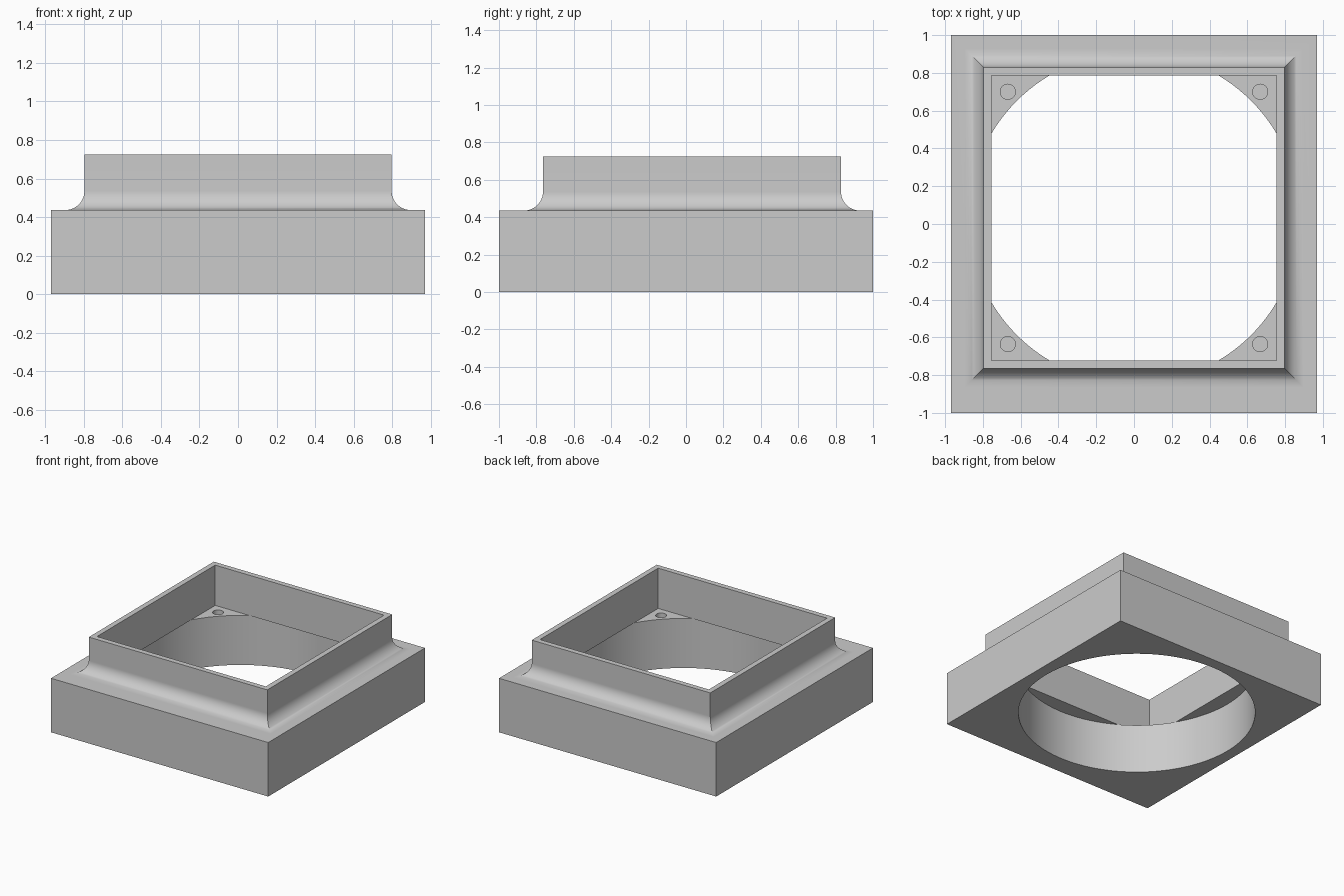
import bpy, bmesh
from math import sin, cos, pi, radians

if "Cube" in bpy.data.objects:
    bpy.data.objects.remove(bpy.data.objects["Cube"])

BASE_X, BASE_Y, BASE_TOP = 0.97, 1.0, 0.436   # half widths and height of the plinth
COLLAR, INNER, TOP = 0.797, 0.754, 0.725      # half widths and top of the collar
SHIFT = 0.032                                 # collar sits slightly towards the back
FILLET, LEDGE = 0.1, 0.4
BORE, SCREW, SCREW_POS = 0.877, 0.04, 0.668

grey = bpy.data.materials.new("plain_grey")
grey.use_nodes = True
colour = (0.6, 0.6, 0.6, 1)
grey.diffuse_color = colour
grey.node_tree.nodes["Principled BSDF"].inputs["Base Color"].default_value = colour


def finish(name, bm):
    bmesh.ops.recalc_face_normals(bm, faces=bm.faces)
    mesh = bpy.data.meshes.new(name)
    bm.to_mesh(mesh)
    bm.free()
    mesh.materials.append(grey)
    obj = bpy.data.objects.new(name, mesh)
    bpy.context.collection.objects.link(obj)
    return obj


def stacked_loft(name, sections):
    """Solid from rectangles given as (half x, half y, centre y, z)."""
    bm = bmesh.new()
    rings = [[bm.verts.new((sx * hx, cy + sy * hy, z))
              for sx, sy in ((-1, -1), (1, -1), (1, 1), (-1, 1))]
             for hx, hy, cy, z in sections]
    for low, high in zip(rings, rings[1:]):
        for i in range(4):
            j = (i + 1) % 4
            bm.faces.new((low[i], low[j], high[j], high[i]))
    bm.faces.new(rings[0][::-1])
    bm.faces.new(rings[-1])
    return finish(name, bm)


def cylinder(name, x, y, radius, z0, z1, sides):
    bm = bmesh.new()
    bmesh.ops.create_cone(bm, cap_ends=True, segments=sides, radius1=radius,
                          radius2=radius, depth=z1 - z0)
    bmesh.ops.translate(bm, verts=bm.verts, vec=(x, y, (z0 + z1) / 2))
    return finish(name, bm)


# Plinth, concave fillet and collar as one solid
sections = [(BASE_X, BASE_Y, 0, 0), (BASE_X, BASE_Y, 0, BASE_TOP)]
steps = 12
for k in range(steps + 1):
    a = k / steps * pi / 2
    half = COLLAR + FILLET * (1 - sin(a))
    sections.append((half, half, SHIFT, BASE_TOP + FILLET * (1 - cos(a))))
sections.append((COLLAR, COLLAR, SHIFT, TOP))
frame = stacked_loft("collared_frame", sections)

# Cutters: square recess, round bore, four blind screw holes
cutters = [
    stacked_loft("recess_cutter", [(INNER, INNER, SHIFT, LEDGE), (INNER, INNER, SHIFT, TOP + 0.1)]),
    cylinder("bore_cutter", 0, SHIFT, BORE, -0.1, LEDGE, 128),
]
for sx in (-1, 1):
    for sy in (-1, 1):
        cutters.append(cylinder("screw_hole_cutter", sx * SCREW_POS, SHIFT + sy * SCREW_POS,
                                SCREW, LEDGE - 0.25, LEDGE + 0.05, 32))

bpy.ops.object.select_all(action='DESELECT')
frame.select_set(True)
bpy.context.view_layer.objects.active = frame
for cutter in cutters:
    mod = frame.modifiers.new("cut", 'BOOLEAN')
    mod.operation = 'DIFFERENCE'
    mod.solver = 'EXACT'
    mod.object = cutter
    bpy.ops.object.modifier_apply(modifier=mod.name)
    bpy.data.objects.remove(cutter)

# Smooth curves, crisp edges
bpy.ops.object.shade_smooth_by_angle(angle=radians(30))
weighted = frame.modifiers.new("weighted_normals", 'WEIGHTED_NORMAL')
weighted.keep_sharp = True
